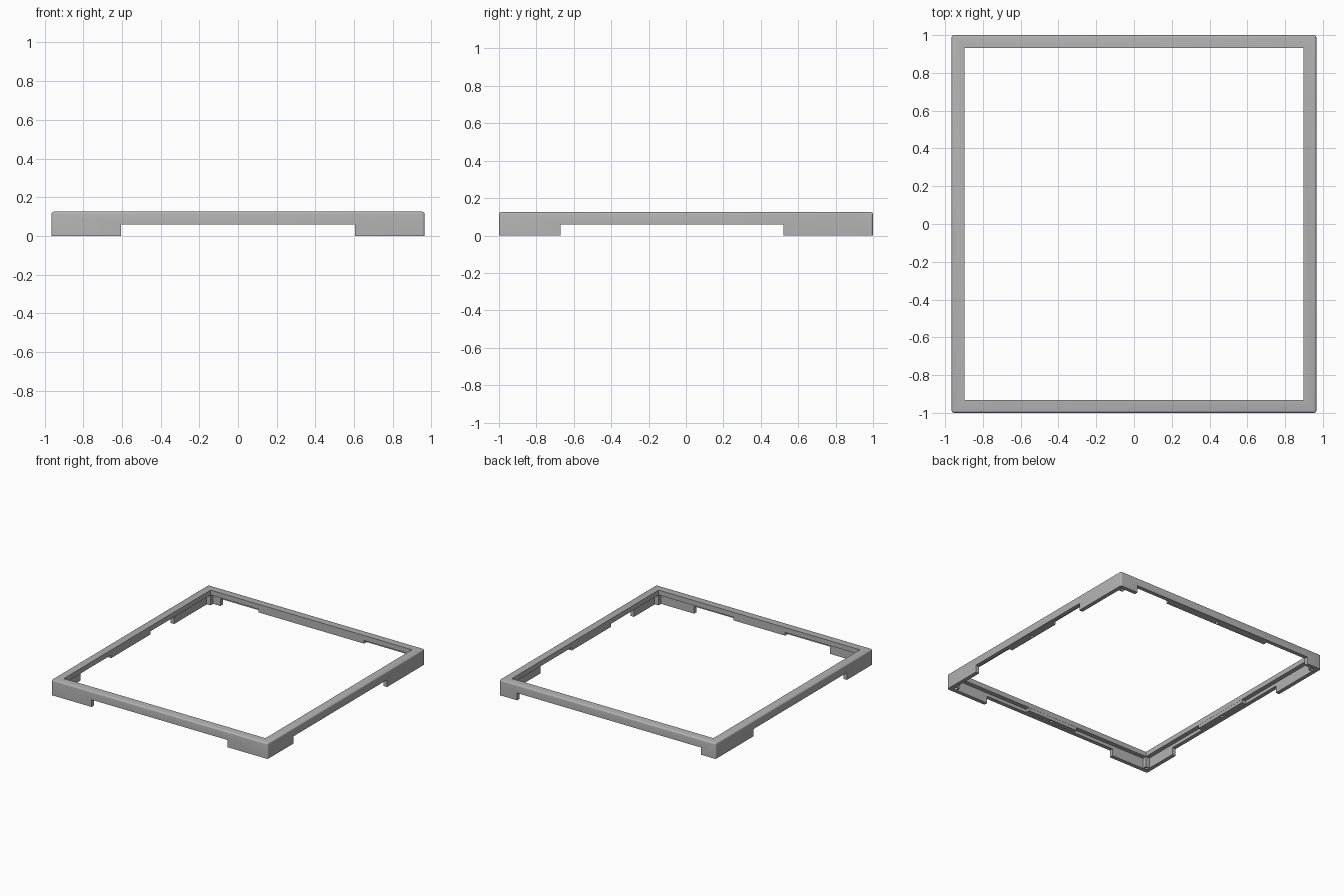
import bpy
import bmesh
from mathutils import Vector

cube = bpy.data.objects.get("Cube")
if cube:
    bpy.data.objects.remove(cube, do_unlink=True)

HX, HY, TOP = 0.965, 1.0, 0.125     # outer half sizes and height
RIM = 0.067                         # width of the top rim
WALL = 0.032                        # thickness of the outer wall
RIM_Z, WALL_Z = 0.085, 0.058        # undersides of rim and raised wall

grey = bpy.data.materials.new("plain grey")
grey.use_nodes = True
grey.diffuse_color = (0.45, 0.45, 0.45, 1)
grey.node_tree.nodes["Principled BSDF"].inputs["Base Color"].default_value = grey.diffuse_color


def add_mesh(name, bm):
    mesh = bpy.data.meshes.new(name)
    bm.to_mesh(mesh)
    bm.free()
    mesh.materials.append(grey)
    obj = bpy.data.objects.new(name, mesh)
    bpy.context.collection.objects.link(obj)
    return obj


def box_mesh(x0, x1, y0, y1, z0, z1):
    bm = bmesh.new()
    bmesh.ops.create_cube(bm, size=1)
    bmesh.ops.scale(bm, vec=(x1 - x0, y1 - y0, z1 - z0), verts=bm.verts)
    bmesh.ops.translate(bm, vec=Vector((x0 + x1, y0 + y1, z0 + z1)) / 2, verts=bm.verts)
    return bm


def box(name, *bounds):
    return add_mesh(name, box_mesh(*bounds))


def activate(obj):
    bpy.ops.object.select_all(action='DESELECT')
    obj.select_set(True)
    bpy.context.view_layer.objects.active = obj


def cut(target, cutter):
    cutter.hide_render = True
    mod = target.modifiers.new("cut", 'BOOLEAN')
    mod.object = cutter
    mod.solver = 'EXACT'
    activate(target)
    bpy.ops.object.modifier_apply(modifier=mod.name)
    bpy.data.objects.remove(cutter, do_unlink=True)


def drill(target, x, y, z):
    bm = bmesh.new()
    bmesh.ops.create_cone(bm, cap_ends=True, segments=20, radius1=0.013,
                          radius2=0.013, depth=0.05)
    bmesh.ops.translate(bm, vec=(x, y, z), verts=bm.verts)
    cut(target, add_mesh("hole_cutter", bm))


# Outer block with rounded top and upright edges
bm = box_mesh(-HX, HX, -HY, HY, 0, TOP)
edges = [e for e in bm.edges if max(v.co.z for v in e.verts) > 0.1]
bmesh.ops.bevel(bm, geom=edges, offset=0.012, segments=4, profile=0.5, affect='EDGES')
frame = add_mesh("frame", bm)

# Open the middle and hollow the underside
cut(frame, box("opening", RIM - HX, HX - RIM, RIM - HY, HY - RIM, -1, 1))
cut(frame, box("hollow", WALL - HX, HX - WALL, WALL - HY, HY - WALL, -1, RIM_Z))

# Raise the wall between the corner feet
cut(frame, box("side_gap", -2, 2, -0.67, 0.52, -1, WALL_Z))
cut(frame, box("front_gap", -0.605, 0.605, -2, -0.8, -1, WALL_Z))
cut(frame, box("back_gap", -0.835, 0.805, 0.8, 2, -1, WALL_Z))
activate(frame)
bpy.ops.object.shade_smooth_by_angle(angle=0.6)

# Thicker inner ribs at the middle of each side, each with a blind hole
IN, OUT = RIM - 0.001, WALL - 0.004
LOW, HIGH = WALL_Z + 0.001, RIM_Z + 0.004
for name, sy, half in (("front_rib", -1, 0.23), ("back_rib", 1, 0.47)):
    y0, y1 = sorted((sy * (HY - IN), sy * (HY - OUT)))
    rib = box(name, -half, half, y0, y1, LOW, HIGH)
    drill(rib, 0, (y0 + y1) / 2, WALL_Z)
for name, sx in (("left_rib", 1), ("right_rib", -1)):
    x0, x1 = sorted((sx * (HX - IN), sx * (HX - OUT)))
    rib = box(name, x0, x1, -0.33, 0.17, LOW, HIGH)
    drill(rib, (x0 + x1) / 2, -0.08, WALL_Z)

# Solid corner posts with a blind hole underneath
for side, sx in (("left", 1), ("right", -1)):
    for end, sy in (("front", -1), ("back", 1)):
        x0, x1 = sorted((sx * (HX - IN), sx * (HX - OUT)))
        y0, y1 = sorted((sy * (HY - IN), sy * (HY - OUT)))
        post = box(f"{end}_{side}_post", x0, x1, y0, y1, 0.001, HIGH)
        drill(post, (x0 + x1) / 2, (y0 + y1) / 2, 0)
